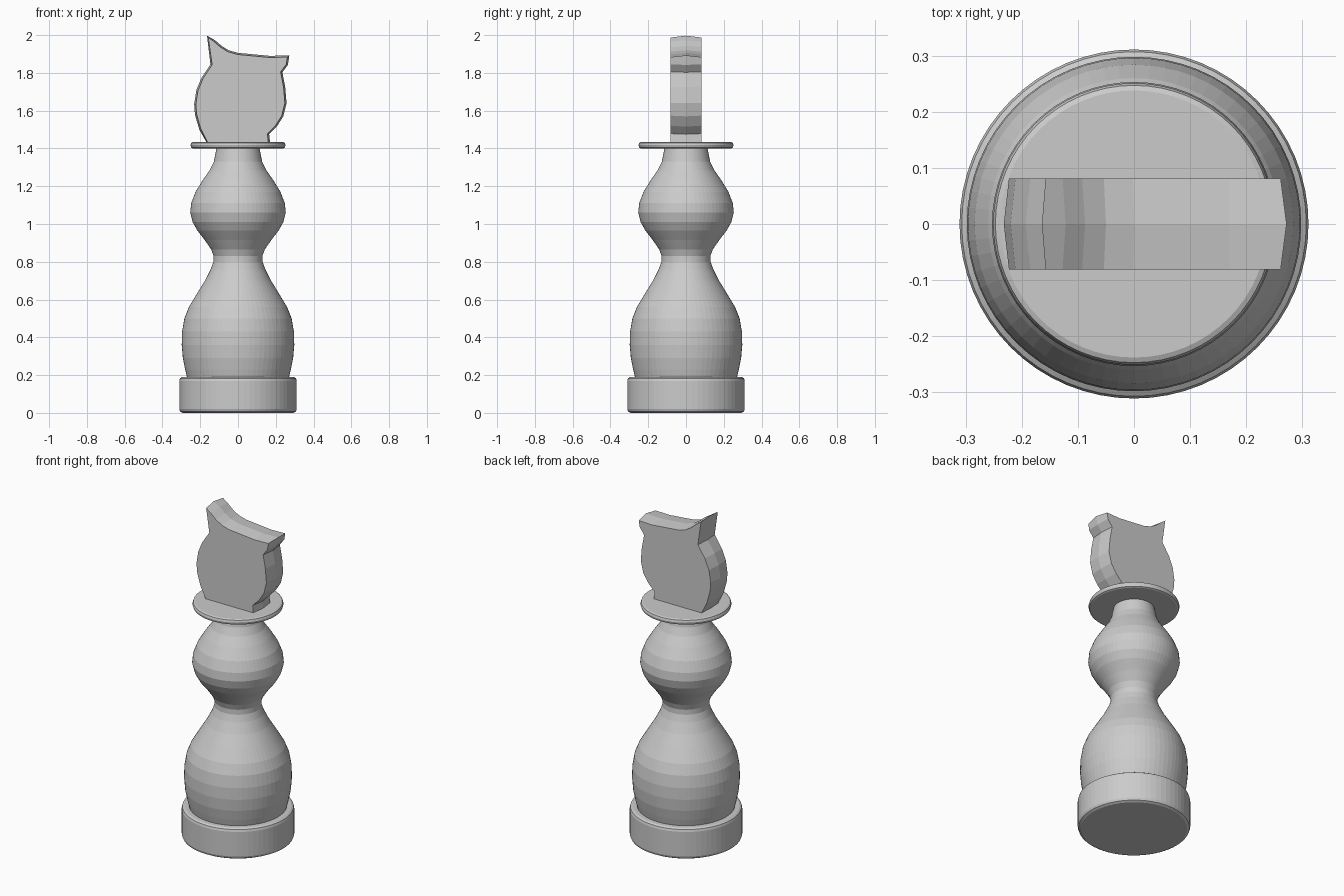
import bpy
import bmesh
from math import cos, sin, tau
from mathutils import Vector

cube = bpy.data.objects.get("Cube")
if cube:
    bpy.data.objects.remove(cube, do_unlink=True)

grey = bpy.data.materials.new("light_grey")
grey.use_nodes = True
colour = (0.6, 0.6, 0.6, 1)
grey.diffuse_color = colour
grey.node_tree.nodes["Principled BSDF"].inputs["Base Color"].default_value = colour


def loft(name, rings):
    """Skin a stack of closed rings and cap both ends."""
    bm = bmesh.new()
    loops = [[bm.verts.new(p) for p in ring] for ring in rings]
    n = len(loops[0])
    for a, b in zip(loops, loops[1:]):
        for i in range(n):
            j = (i + 1) % n
            bm.faces.new((a[i], a[j], b[j], b[i]))
    bm.faces.new(loops[0][::-1])
    bm.faces.new(loops[-1])
    bmesh.ops.recalc_face_normals(bm, faces=bm.faces)
    mesh = bpy.data.meshes.new(name)
    bm.to_mesh(mesh)
    bm.free()
    mesh.materials.append(grey)
    obj = bpy.data.objects.new(name, mesh)
    bpy.context.collection.objects.link(obj)
    return obj


def turned(name, profile, sides=64):
    """Lathe a (radius, height) profile about z."""
    angles = [tau * i / sides for i in range(sides)]
    return loft(name, [[(r * cos(a), r * sin(a), z) for a in angles] for r, z in profile])


# Foot with softened edges
turned("base", [(.293, 0), (.306, .007), (.311, .02), (.311, .17),
                (.307, .183), (.296, .19)])

# Double-bulged turned stem
turned("stem", [(.268, .18), (.28, .23), (.292, .29), (.298, .36), (.296, .43),
                (.284, .5), (.26, .56), (.215, .635), (.175, .7), (.145, .76),
                (.13, .80), (.129, .83), (.142, .865), (.176, .915), (.215, .965),
                (.24, 1.01), (.253, 1.06), (.248, 1.11), (.225, 1.17),
                (.185, 1.235), (.15, 1.285), (.128, 1.33), (.113, 1.405)])

# Thin collar with a rounded rim
turned("collar", [(.238, 1.4), (.247, 1.404), (.251, 1.417),
                  (.247, 1.43), (.238, 1.434)])

# Horse head plate, ridged along the middle of its edge
outline = [(-.165, 1.43), (-.205, 1.5), (-.228, 1.58), (-.232, 1.635),
           (-.22, 1.71), (-.193, 1.775), (-.146, 1.845), (-.164, 1.997),
           (-.122, 1.973), (-.087, 1.943), (-.05, 1.92), (0, 1.906),
           (.17, 1.89), (.272, 1.893), (.264, 1.842), (.235, 1.803),
           (.25, 1.725), (.257, 1.64), (.24, 1.57), (.205, 1.515),
           (.165, 1.475), (.17, 1.43)]
ridge = [Vector((x, 0, z)) for x, z in outline]


def inset_side(y, depth=.009):
    """Pull the ridge outline inwards along its corner bisectors."""
    ring = []
    for i, p in enumerate(ridge):
        d1 = (p - ridge[i - 1]).normalized()
        d2 = (ridge[(i + 1) % len(ridge)] - p).normalized()
        n1, n2 = Vector((d1.z, 0, -d1.x)), Vector((d2.z, 0, -d2.x))
        inward = (n1 + n2) / (1 + max(n1.dot(n2), -.3))
        q = p + inward * depth
        ring.append((q.x, y, max(q.z, 1.43) if 0 < i < len(ridge) - 1 else 1.43))
    return ring


loft("horse_head", [inset_side(-.081), ridge, inset_side(.081)])
